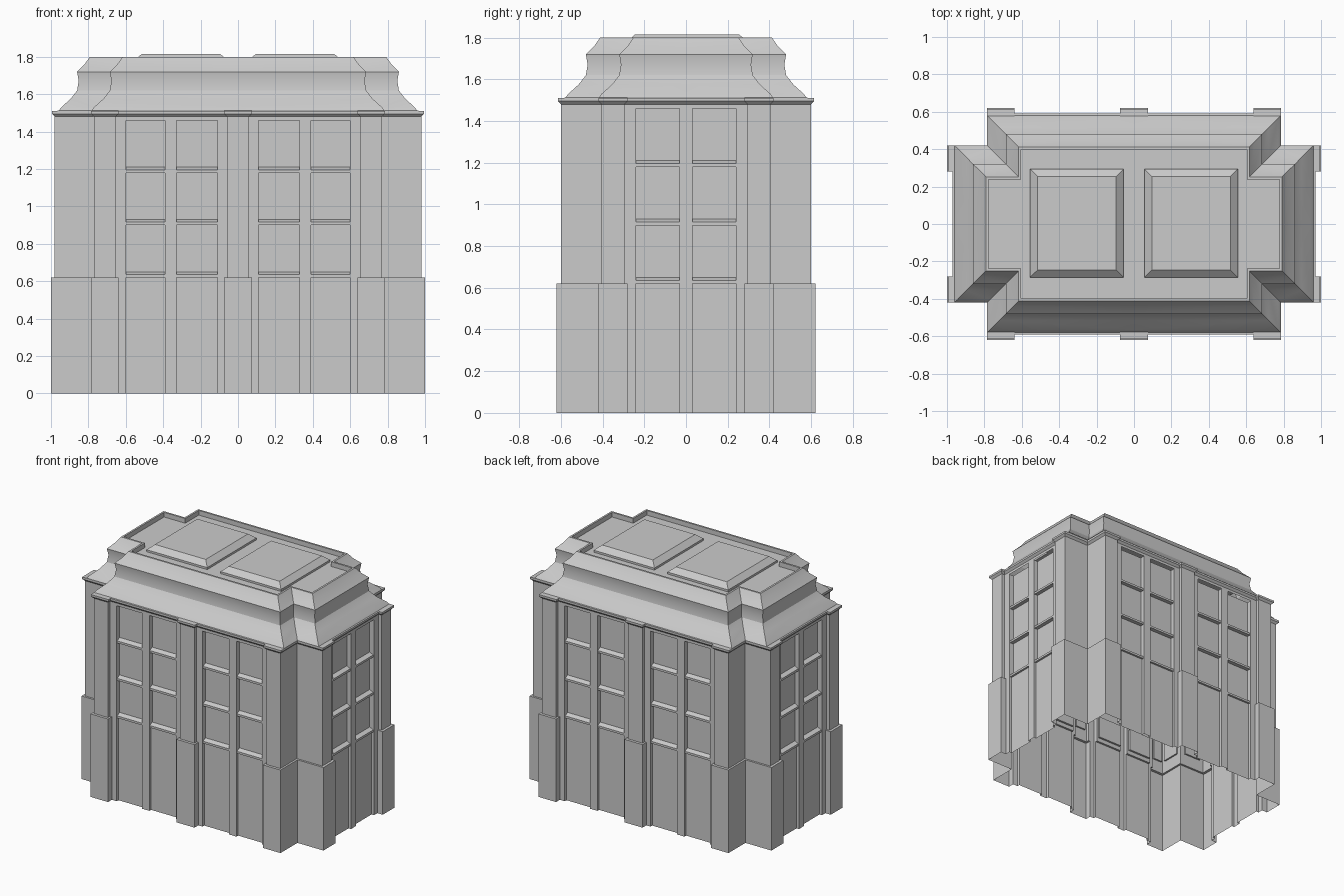
import bpy, bmesh, math

old = bpy.data.objects.get("Cube")
if old:
    bpy.data.objects.remove(old, do_unlink=True)

stone = bpy.data.materials.new("pale grey stone")
stone.use_nodes = True
GREY = (0.6, 0.6, 0.6, 1)
stone.diffuse_color = GREY
stone.node_tree.nodes["Principled BSDF"].inputs["Base Color"].default_value = GREY

SIDE = 0.38          # extra reach of the end walls compared with the long walls
PIER, FRAME, BAY, FIELD = 0.62, 0.575, 0.555, 0.54
LEDGE, HEAD = 0.62, 1.46
IN = 0.015           # how far the upper piers step in


def front(u, d, z):
    return (u, -d, z)


def end(u, d, z):
    return (d, -u, z)


def finish(name, bm, axes=(True, True, False), smooth=False):
    bmesh.ops.remove_doubles(bm, verts=bm.verts, dist=0.0001)
    mesh = bpy.data.meshes.new(name)
    bm.to_mesh(mesh)
    bm.free()
    mesh.materials.append(stone)
    obj = bpy.data.objects.new(name, mesh)
    bpy.context.collection.objects.link(obj)
    mod = obj.modifiers.new("Mirror", "MIRROR")
    mod.use_axis = axes
    if smooth:
        bpy.ops.object.select_all(action="DESELECT")
        obj.select_set(True)
        bpy.context.view_layer.objects.active = obj
        bpy.ops.object.shade_smooth_by_angle(angle=math.radians(25))
    return obj


def loft(bm, rings, skip_band=None, skip=()):
    """Join equal-length open rings of points, leaving out chosen faces."""
    rows = [[bm.verts.new(p) for p in ring] for ring in rings]
    for b, (low, high) in enumerate(zip(rows, rows[1:])):
        for i in range(len(low) - 1):
            if not (b == skip_band and i in skip):
                bm.faces.new((low[i], low[i + 1], high[i + 1], high[i]))
    return rows


def plan(z, pier, frame, bay, i):
    """Quarter plan of the walls, from the front centre to the end centre."""
    long_wall = [(0, pier), (.075 - i, pier), (.075 - i, frame), (.11, frame),
                 (.11, bay), (.33, bay), (.33, frame), (.39, frame), (.39, bay),
                 (.60, bay), (.60, frame), (.64 + i, frame), (.64 + i, pier),
                 (.785 - i, pier), (.785 - i, .42 - i)]
    end_wall = [(.42 - i, pier), (.28 + i, pier), (.28 + i, frame), (.24, frame),
                (.24, bay), (.03, bay), (.03, frame), (0, frame)]
    return ([front(u, d, z) for u, d in long_wall]
            + [end(u, d + SIDE, z) for u, d in end_wall])


STEPS = 10


def outline(u0, u1, z0, z1, arch=False):
    """Rectangle or round-headed outline, always with the same point count."""
    pts = [(u0, z0), (u1, z0)]
    r, c = (u1 - u0) / 2, (u0 + u1) / 2
    for k in range(STEPS + 1):
        a = math.pi * k / STEPS
        if arch:
            pts.append((c + r * math.cos(a), z1 - r + r * math.sin(a)))
        else:
            pts.append((u1 + (u0 - u1) * k / STEPS, z1))
    return pts


def recess(bm, place, outer, inner, depth, sunk):
    """Wall face with a sunken panel."""
    loops = []
    for shape, d in ((outer, depth), (inner, depth), (inner, depth - sunk)):
        loops.append([bm.verts.new(place(u, d, z)) for u, z in shape])
    faces = [loops[2]]
    n = len(outer)
    for a, b in zip(loops, loops[1:]):
        faces += [(a[k], a[(k + 1) % n], b[(k + 1) % n], b[k]) for k in range(n)]
    for f in faces:
        bm.faces.new(list(f) if place is front else list(reversed(f)))


# Walls: plinth, ledge, stepped-in upper walls and cornice
bm = bmesh.new()
upper = (PIER - .02, FRAME, FIELD, IN)
header = (PIER - .02, FRAME, FRAME, IN)
lip = (PIER - .005, FRAME + .015, FRAME + .015, 0)
loft(bm, [plan(0, PIER, FRAME, BAY, 0), plan(LEDGE, PIER, FRAME, BAY, 0),
          plan(LEDGE, *upper), plan(HEAD, *upper), plan(HEAD, *header),
          plan(1.48, *header), plan(1.495, *lip), plan(1.51, *lip),
          plan(1.512, FRAME, FRAME, FRAME, 0)],
     skip_band=3, skip=(0, 4, 8, 12, 13, 14, 19))
finish("walls", bm)

# Sunken panels on the corner piers
bm = bmesh.new()
recess(bm, front, outline(.64 + IN, .785 - IN, LEDGE, HEAD),
       outline(.68, .755, .71, 1.45, True), PIER - .02, .012)
recess(bm, front, outline(.785 - IN, PIER - .02 + SIDE, LEDGE, HEAD),
       outline(.81, .945, .71, 1.42), .42 - IN, .012)
recess(bm, end, outline(.42 - IN, PIER - .02, LEDGE, HEAD),
       outline(.435, .57, .71, 1.42), .785 - IN, .012)
finish("corner_pier_panels", bm)

# Arched panel on the middle pier of each long wall
bm = bmesh.new()
recess(bm, front, outline(IN - .075, .075 - IN, LEDGE, HEAD),
       outline(-.042, .042, .71, 1.45, True), PIER - .02, .012)
finish("middle_pier_panels", bm, (False, True, False))

# Windows with a sloping rail under each pane
bm = bmesh.new()
rails = bmesh.new()
for place, u0, u1, out in ((front, .11, .33, 0), (front, .39, .60, 0), (end, .03, .24, SIDE)):
    for row in range(3):
        z = LEDGE + row * .28
        recess(bm, place, outline(u0, u1, z, z + .28),
               outline(u0 + .012, u1 - .012, z + .03, z + .195), FIELD + out, .015)
        section = [(FIELD, z), (FRAME - .005, z), (FRAME - .005, z + .016), (FIELD, z + .03)]
        ends = [[rails.verts.new(place(u, d + out, h)) for d, h in section] for u in (u0, u1)]
        for k in range(4):
            j = (k + 1) % 4
            rails.faces.new((ends[0][k], ends[0][j], ends[1][j], ends[1][k]))
        for e in ends:
            rails.faces.new(e)
bmesh.ops.recalc_face_normals(rails, faces=rails.faces)
finish("windows", bm)
finish("window_rails", rails)


# Roof: cross-shaped plan swept up a curved profile, with a sunken deck
def cross(z, d):
    a, b, c, e = .785 - d, .58 - d, .96 - d, .42 - d
    return [(0, -b, z), (a, -b, z), (a, -e, z), (c, -e, z), (c, 0, z)]


profile = [(1.51, 0), (1.53, .015), (1.575, .065), (1.62, .10), (1.67, .108),
           (1.72, .10), (1.76, .14), (1.80, .168), (1.80, .182), (1.765, .182)]
bm = bmesh.new()
rows = loft(bm, [cross(z, d) for z, d in profile])
bm.faces.new(rows[-1] + [bm.verts.new((0, 0, profile[-1][0]))])
finish("roof", bm, smooth=True)

# Skylights
bm = bmesh.new()
levels = []
for x, y, z in ((.25, .29, 1.765), (.25, .29, 1.78), (.21, .25, 1.815)):
    ring = [(-x, -y), (x, -y), (x, y), (-x, y), (-x, -y)]
    levels.append([(.305 + px, py + .005, z) for px, py in ring])
rows = loft(bm, levels)
bm.faces.new(rows[-1][:4])
finish("skylights", bm, (True, False, False))
